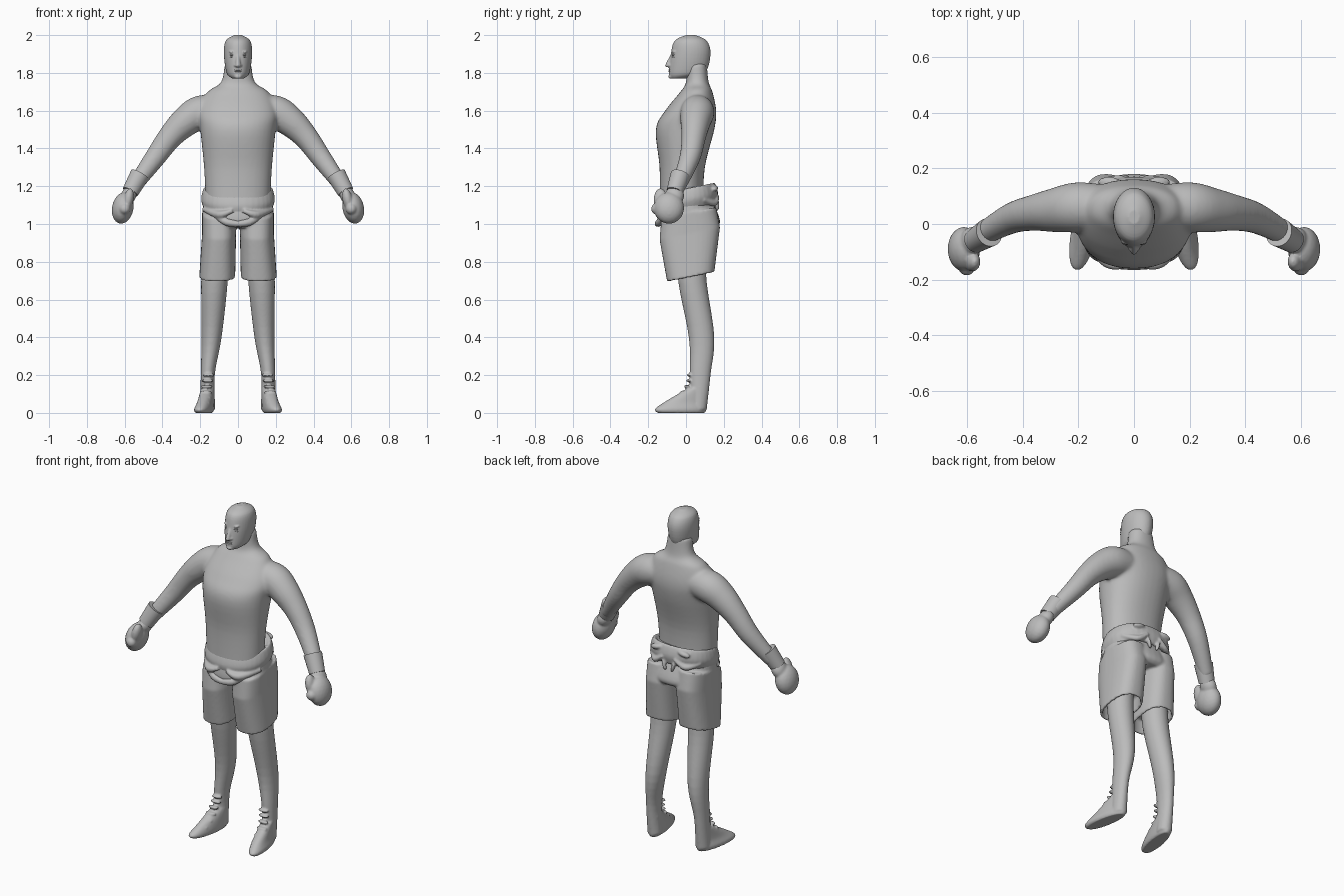
import bpy, bmesh, math
from mathutils import Vector, Matrix

default_cube = bpy.data.objects.get("Cube")
if default_cube:
    bpy.data.objects.remove(default_cube)

GREY = (0.5, 0.5, 0.5, 1)
grey = bpy.data.materials.new("plain grey")
grey.use_nodes = True
grey.diffuse_color = GREY
grey.node_tree.nodes["Principled BSDF"].inputs["Base Color"].default_value = GREY


def smooth_rows(rows, steps):
    """Catmull-Rom interpolation, so that a few rings give a flowing shape."""
    rows = [Vector(row) for row in rows]
    padded = [rows[0], *rows, rows[-1]]
    result = []
    for before, start, end, after in zip(padded, padded[1:], padded[2:], padded[3:]):
        leave, arrive = (end - before) / 2, (after - start) / 2
        for step in range(steps):
            t = step / steps
            ease = t * t * (3 - 2 * t)
            result.append(start * (1 - ease) + end * ease
                          + leave * t * (1 - t) ** 2 - arrive * t * t * (1 - t))
    return result + [rows[-1]]


def skin(bm, frames, power, sides=36):
    """Join superellipse rings, each given as centre, first and second half axis."""
    loops = []
    for centre, across, along in frames:
        loop = []
        for k in range(sides):
            c, s = math.cos(math.tau * k / sides), math.sin(math.tau * k / sides)
            c, s = (math.copysign(abs(w) ** (2 / power), w) for w in (c, s))
            loop.append(bm.verts.new(centre + across * c + along * s))
        loops.append(loop)
    faces = [bm.faces.new((low[k - 1], low[k], high[k], high[k - 1]))
             for low, high in zip(loops, loops[1:]) for k in range(sides)]
    faces += [bm.faces.new(loops[0]), bm.faces.new(loops[-1])]
    bmesh.ops.recalc_face_normals(bm, faces=faces)


def column(bm, *rings, tilt=0, skew=0, power=2.2, steps=5):
    """Upright form; a ring is height, middle x, half width, front y, back y."""
    frames = []
    for height, middle, half, front, back in smooth_rows(rings, steps):
        depth = (back - front) / 2
        frames.append((Vector((middle, front + depth, height)), Vector((half, 0, 0)),
                       Vector((skew, 1, tilt)) * depth))
    skin(bm, frames, power)


def limb(bm, *points):
    """Round form along a path; a point is x, y, z, radius."""
    rows = smooth_rows(points, 5)
    frames = []
    for before, row, after in zip([rows[0]] + rows, rows, rows[1:] + [rows[-1]]):
        heading = (Vector(after[:3]) - Vector(before[:3])).normalized()
        along = (Vector((0, 1, 0)) - heading * heading.y).normalized()
        frames.append((Vector(row[:3]), along.cross(heading) * row[3], along * row[3]))
    skin(bm, frames, 2)


def ball(bm, centre, radii, turn=0):
    matrix = (Matrix.Translation(centre) @ Matrix.Rotation(turn, 4, 'Y')
              @ Matrix.Diagonal((*radii, 1)))
    bmesh.ops.create_icosphere(bm, subdivisions=3, radius=1, matrix=matrix)


def mirror(bm):
    """Copy everything built so far to the other side."""
    copy = bmesh.ops.duplicate(bm, geom=bm.verts[:] + bm.edges[:] + bm.faces[:])["geom"]
    for item in copy:
        if isinstance(item, bmesh.types.BMVert):
            item.co.x *= -1
    bmesh.ops.reverse_faces(bm, faces=[f for f in copy if isinstance(f, bmesh.types.BMFace)])


def finish(name, bm, voxel=0, relax=0):
    mesh = bpy.data.meshes.new(name)
    bm.to_mesh(mesh)
    bm.free()
    mesh.materials.append(grey)
    mesh.shade_smooth()
    mesh.set_sharp_from_angle(angle=math.radians(50))
    part = bpy.data.objects.new(name, mesh)
    bpy.context.collection.objects.link(part)
    if voxel:
        blend = part.modifiers.new("blend", 'REMESH')
        blend.mode, blend.voxel_size, blend.use_smooth_shade = 'VOXEL', voxel, True
        soften = part.modifiers.new("soften", 'SMOOTH')
        soften.iterations = relax


# Torso, neck and arms blended into one skin
bm = bmesh.new()
limb(bm, (.1, .06, 1.6, .08), (.2, .06, 1.59, .09), (.28, .05, 1.54, .08), (.36, .04, 1.46, .065),
     (.44, .02, 1.35, .055), (.55, -.04, 1.2, .04))
mirror(bm)
column(bm, (1.1, 0, .17, -.14, .09), (1.3, 0, .18, -.14, .1), (1.5, 0, .2, -.16, .15),
       (1.6, 0, .21, -.11, .16), (1.7, 0, .16, -.03, .14), (1.75, 0, .09, 0, .12),
       (1.85, 0, .07, 0, .11))
finish("torso_and_arms", bm, .009, 10)

# Head with brows, nostrils, nose and chin
bm = bmesh.new()
ball(bm, (.03, -.06, 1.91), (.02, .015, .006), -.2)
ball(bm, (.014, -.085, 1.84), (.008, .01, .007))
mirror(bm)
column(bm, (1.77, 0, .03, -.08, 0), (1.8, 0, .06, -.09, .1), (1.9, 0, .075, -.08, .13),
       (1.97, 0, .065, -.06, .11), (2, 0, .02, 0, .05), power=2)
column(bm, (1.83, 0, .01, -.1, -.07), (1.84, 0, .014, -.11, -.07), (1.9, 0, .007, -.08, -.07))
ball(bm, (0, -.08, 1.78), (.02, .014, .012))
finish("head", bm, .005, 2)

# Eyes and lips
bm = bmesh.new()
ball(bm, (.03, -.065, 1.895), (.013, .01, .006), -.1)
ball(bm, (.03, -.065, 1.885), (.015, .01, .003), .2)
mirror(bm)
for height in (1.808, 1.816):
    ball(bm, (0, -.086, height), (.02, .008, .003))
finish("eyes_and_lips", bm)

# Shorts: two legs hollowed at the hem, joined by the hips
bm = bmesh.new()
column(bm, (1.06, .1, .09, -.13, .16), (.95, .1, .09, -.14, .18), (.72, .11, .095, -.1, .15),
       (.72, .11, .08, -.09, .14), (.8, .11, .08, -.09, .14), tilt=.2, power=2.5, steps=1)
mirror(bm)
column(bm, (.98, 0, .17, -.12, .16), (1.02, 0, .19, -.15, .18), (1.15, 0, .18, -.13, .13))
finish("shorts", bm, .007, 4)

# Rolled waistband with gathered folds at front and back
bm = bmesh.new()
limb(bm, (.18, -.04, 1.08, .014), (.1, -.135, 1.05, .02), (.03, -.15, 1.07, .01))
limb(bm, (.12, -.12, 1.04, .01), (.06, -.14, 1.01, .02), (0, -.15, 1, .016))
limb(bm, (.16, .09, 1.13, .014), (.1, .15, 1.11, .016), (.04, .165, 1.15, .01))
ball(bm, (.03, .165, 1.1), (.01, .012, .035), .3)
ball(bm, (.09, .15, 1.19), (.04, .02, .016), .2)
mirror(bm)
column(bm, (1.08, 0, .18, -.14, .16), (1.13, 0, .195, -.15, .17), (1.19, 0, .18, -.13, .15),
       (1.17, 0, .16, -.12, .12), tilt=.2)
finish("waistband", bm, .006, 3)

# Legs and feet with ridges wrapped over the instep
bm = bmesh.new()
column(bm, (.9, .12, .07, -.05, .1), (.69, .125, .07, -.04, .11), (.4, .14, .053, .015, .15),
       (.2, .16, .037, .02, .13), (.02, .16, .04, .02, .11), power=2)
column(bm, (0, .18, .04, -.15, .1), (.02, .18, .046, -.165, .11), (.06, .17, .04, -.11, .11),
       (.13, .16, .035, .01, .11), skew=-.17)
for step in range(6):
    ball(bm, (.18 - step * .005, .02 - .1 * (1 - step / 5) ** 2, .05 + step * .03),
         (.034, .016, .008))
mirror(bm)
finish("legs", bm, .006, 3)

# Gloves with a wrist, fist and curled thumb
bm = bmesh.new()
ball(bm, (.61, -.09, 1.085), (.057, .08, .085), -.2)
ball(bm, (.58, -.06, 1.15), (.04, .05, .055), -.5)
ball(bm, (.58, -.135, 1.13), (.027, .036, .06), -.2)
ball(bm, (.6, -.155, 1.08), (.03, .03, .03))
mirror(bm)
finish("gloves", bm, .006, 5)

# Flared cuffs
bm = bmesh.new()
limb(bm, (.52, -.03, 1.26, .052), (.57, -.06, 1.17, .044))
mirror(bm)
finish("cuffs", bm)
